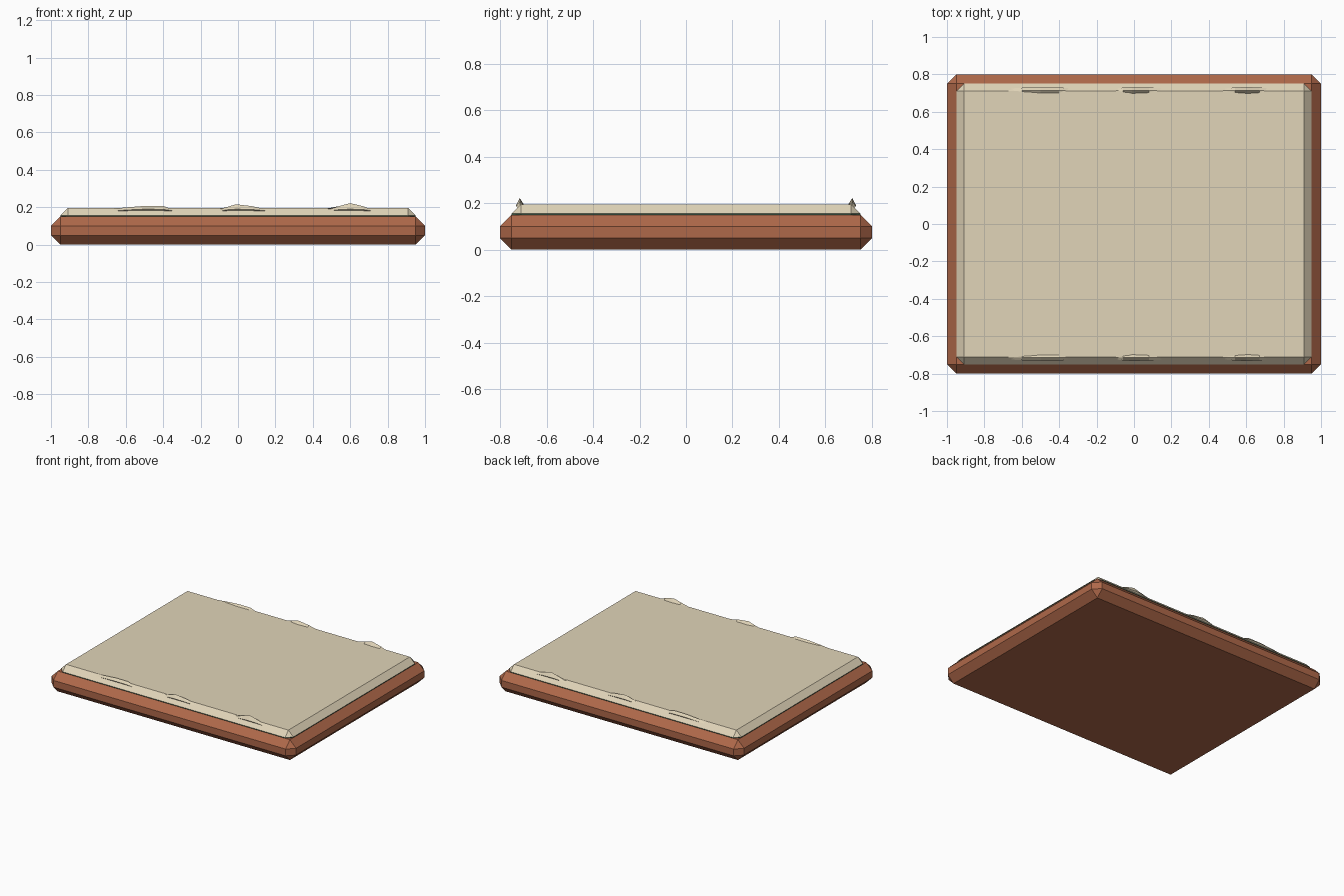
import bpy, bmesh

cube = bpy.data.objects.get("Cube")
if cube:
    bpy.data.objects.remove(cube, do_unlink=True)


def material(name, rgb):
    m = bpy.data.materials.new(name)
    m.use_nodes = True
    m.diffuse_color = (*rgb, 1)
    m.node_tree.nodes["Principled BSDF"].inputs["Base Color"].default_value = (*rgb, 1)
    return m


terracotta = material("terracotta", (0.43, 0.14, 0.068))
cream = material("cream", (0.75, 0.66, 0.48))
green = material("dark green", (0.05, 0.1, 0.06))


def finish(name, bm, mats):
    bmesh.ops.recalc_face_normals(bm, faces=bm.faces[:])
    mesh = bpy.data.meshes.new(name)
    bm.to_mesh(mesh)
    bm.free()
    for m in mats:
        mesh.materials.append(m)
    ob = bpy.data.objects.new(name, mesh)
    bpy.context.collection.objects.link(ob)
    return ob


def chamfered_slab(name, size, bottom, chamfer, mats, side_index=0):
    """Box with every edge chamfered; upright faces get side_index."""
    bm = bmesh.new()
    bmesh.ops.create_cube(bm, size=1)
    bmesh.ops.scale(bm, vec=size, verts=bm.verts)
    bmesh.ops.translate(bm, vec=(0, 0, bottom + size[2] / 2), verts=bm.verts)
    bmesh.ops.bevel(bm, geom=bm.edges[:], offset=chamfer, segments=1,
                    affect='EDGES', profile=0.5)
    bm.normal_update()
    for f in bm.faces:
        if abs(f.normal.z) < 0.1:
            f.material_index = side_index
    return finish(name, bm, mats)


# Base slab and the layer on top of it, with a thin green edge at its foot
chamfered_slab("base_slab", (2, 1.6, 0.15), 0, 0.05, [terracotta])
chamfered_slab("top_layer", (1.9, 1.5, 0.1), 0.095, 0.04, [cream, green], 1)


def ridge(name, side, stations):
    """Thin overhanging lump along the rim; stations are (x, crest z, fullness)."""
    foot = 0.178
    bm = bmesh.new()
    rings = []
    for x, crest, full in stations:
        section = [
            (0.720, foot),                                # foot on the slope
            (0.723 + 0.009 * full, foot + 0.012 * full),  # overhanging lip
            (0.715, crest),                               # crest
            (0.712 - 0.016 * full, 0.192),                # inner edge
        ]
        rings.append([bm.verts.new((x, side * y, z)) for y, z in section])
    for a, b in zip(rings, rings[1:]):
        for i in range(4):
            j = (i + 1) % 4
            bm.faces.new((a[i], a[j], b[j], b[i]))
    bm.faces.new(rings[0])
    bm.faces.new(rings[-1])
    finish(name, bm, [cream])


# Three lumps repeated along the front and back rims
lumps = {
    "long_ridge": [(-0.68, 0.181, 0), (-0.60, 0.199, 0.6), (-0.50, 0.207, 1),
                   (-0.40, 0.207, 0.9), (-0.33, 0.181, 0)],
    "middle_ridge": [(-0.10, 0.181, 0), (-0.06, 0.201, 0.7), (-0.01, 0.216, 1),
                     (0.08, 0.205, 0.8), (0.18, 0.181, 0)],
    "short_ridge": [(0.47, 0.181, 0), (0.54, 0.206, 0.8), (0.60, 0.222, 1),
                    (0.67, 0.205, 0.8), (0.73, 0.181, 0)],
}
for label, side in (("front", -1), ("back", 1)):
    for name, stations in lumps.items():
        ridge(label + "_" + name, side, stations)
